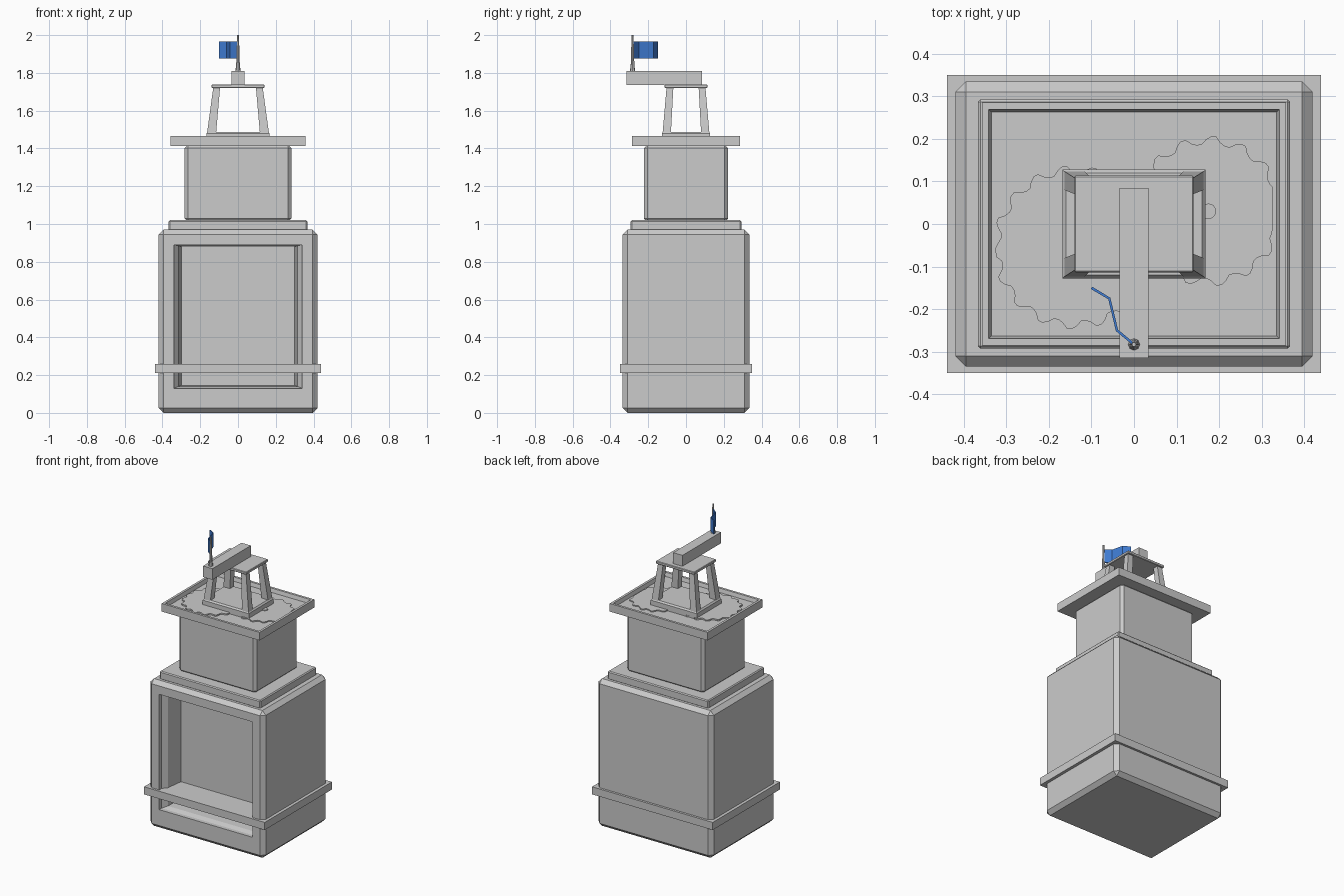
import bpy
import bmesh
import math

cube = bpy.data.objects.get("Cube")
if cube:
    bpy.data.objects.remove(cube, do_unlink=True)


def material(name, rgb):
    m = bpy.data.materials.new(name)
    m.use_nodes = True
    m.diffuse_color = (*rgb, 1)
    m.node_tree.nodes["Principled BSDF"].inputs["Base Color"].default_value = (*rgb, 1)
    return m


grey = material("pale grey", (0.6, 0.6, 0.6))
blue = material("flag blue", (0.05, 0.2, 0.65))


def finish(name, bm, mat=grey, bevel=0):
    bmesh.ops.recalc_face_normals(bm, faces=bm.faces)
    mesh = bpy.data.meshes.new(name)
    bm.to_mesh(mesh)
    bm.free()
    mesh.materials.append(mat)
    ob = bpy.data.objects.new(name, mesh)
    bpy.context.collection.objects.link(ob)
    if bevel:
        mod = ob.modifiers.new("bevel", "BEVEL")
        mod.width = bevel
        mod.segments = 1
    return ob


def loft(rings):
    """Skin a stack of closed loops and cap both ends."""
    bm = bmesh.new()
    loops = [[bm.verts.new(p) for p in ring] for ring in rings]
    n = len(loops[0])
    for a, b in zip(loops, loops[1:]):
        for i in range(n):
            j = (i + 1) % n
            bm.faces.new((a[i], a[j], b[j], b[i]))
    bm.faces.new(loops[0][::-1])
    bm.faces.new(loops[-1])
    return bm


def rect(hx, hy, z, cx=0, cy=0):
    return [(cx + sx * hx, cy + sy * hy, z)
            for sx, sy in ((-1, -1), (1, -1), (1, 1), (-1, 1))]


def block(name, hx, hy, z0, z1, cy=0, bevel=0):
    return finish(name, loft([rect(hx, hy, z0, 0, cy), rect(hx, hy, z1, 0, cy)]),
                  bevel=bevel)


# Case with a stepped, tapered recess in its front
case = block("case", 0.42, 0.335, 0, 0.97, bevel=0.025)


def front_rect(hx, z0, z1, y):
    return [(-hx, y, z0), (hx, y, z0), (hx, y, z1), (-hx, y, z1)]


cutter = finish("recess_cutter", loft([
    front_rect(0.34, 0.13, 0.89, -0.4),
    front_rect(0.34, 0.13, 0.89, -0.31),
    front_rect(0.315, 0.14, 0.885, -0.28),
    front_rect(0.30, 0.145, 0.88, -0.165)]))
cutter.hide_render = True
cutter.hide_viewport = True
cut = case.modifiers.new("recess", "BOOLEAN")
cut.operation = "DIFFERENCE"
cut.solver = "EXACT"
cut.object = cutter

# Band around the lower case, ledge and column
block("lower_band", 0.44, 0.35, 0.21, 0.26)
block("ledge", 0.367, 0.293, 0.965, 1.02, bevel=0.006)
block("column", 0.282, 0.222, 1.01, 1.42, bevel=0.018)

# Tray with a raised rim
bm = loft([rect(0.357, 0.285, 1.412), rect(0.357, 0.285, 1.465)])
bm.normal_update()
top = max(bm.faces, key=lambda f: f.calc_center_median().z)
bmesh.ops.inset_region(bm, faces=[top], thickness=0.022)
bmesh.ops.inset_region(bm, faces=[top], thickness=0.009)
for v in top.verts:
    v.co.z = 1.44
finish("tray", bm)


# Flat gears lying in the tray
def gear(name, cx, cy, radius, teeth, z1, limit):
    steps = teeth * 6
    wave = (-1, -1, -0.4, 1, 1, 0.2)
    outline = []
    for i in range(steps):
        a = 2 * math.pi * i / steps
        r = radius + 0.009 * wave[i % 6]
        x = max(-limit, min(limit, cx + r * math.cos(a)))
        outline.append((x, cy + r * math.sin(a)))
    finish(name, loft([[(x, y, z) for x, y in outline] for z in (1.438, z1)]))


def disc(name, cx, cy, r0, r1, z0, z1, sides=16):
    rings = [[(cx + r * math.cos(2 * math.pi * i / sides),
               cy + r * math.sin(2 * math.pi * i / sides), z)
              for i in range(sides)] for r, z in ((r0, z0), (r1, z1))]
    return finish(name, loft(rings))


gear("left_gear", -0.14, -0.055, 0.183, 17, 1.449, 0.325)
gear("right_gear", 0.175, 0.03, 0.167, 15, 1.447, 0.325)
disc("right_gear_axle", 0.175, 0.03, 0.018, 0.018, 1.44, 1.452)

# Splayed stand: base, four legs and top plate
finish("stand_base", loft([rect(0.168, 0.128, 1.44), rect(0.168, 0.128, 1.478),
                           rect(0.16, 0.12, 1.488)]))
for sx, side in ((-1, "right"), (1, "left")):
    for sy, end in ((-1, "front"), (1, "back")):
        finish(f"{end}_{side}_leg", loft([
            rect(0.024, 0.022, 1.48, sx * 0.14, sy * 0.102),
            rect(0.018, 0.018, 1.722, sx * 0.113, sy * 0.085)]))
block("stand_top", 0.14, 0.114, 1.72, 1.738, bevel=0.003)

# Beam, pole and bent flag
block("beam", 0.034, 0.2, 1.737, 1.81, cy=-0.115)
disc("pole_base", 0, -0.283, 0.014, 0.01, 1.808, 1.84, 8)
disc("pole", 0, -0.283, 0.01, 0.005, 1.83, 2.0, 8)

path = [(0, -0.283), (-0.04, -0.25), (-0.058, -0.175), (-0.1, -0.15)]
bm = bmesh.new()
cols = [[bm.verts.new((x, y, z)) for z in (1.877, 1.967)] for x, y in path]
for a, b in zip(cols, cols[1:]):
    bm.faces.new((a[0], b[0], b[1], a[1]))
flag = finish("flag", bm, blue)
solid = flag.modifiers.new("thickness", "SOLIDIFY")
solid.thickness = 0.006
solid.offset = 0
